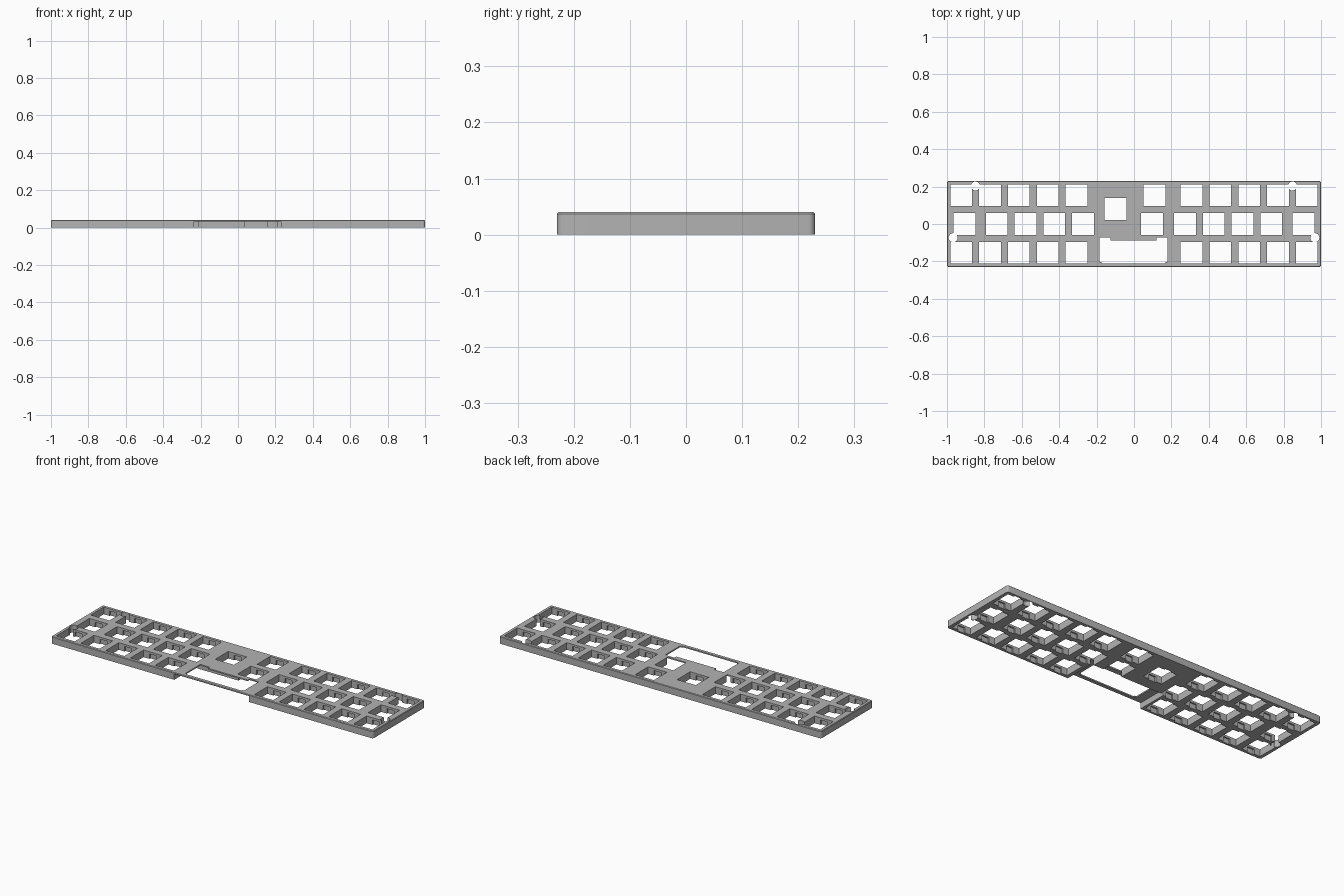
import bpy, bmesh, math
from mathutils import Matrix, Vector

if "Cube" in bpy.data.objects:
    bpy.data.objects.remove(bpy.data.objects["Cube"])

W, D, H = 2.0, 0.46, 0.04      # overall plate size
U = 0.1535                     # key pitch
HOLE = 0.116                   # switch opening

grey = bpy.data.materials.new("plate grey")
grey.diffuse_color = (0.45, 0.45, 0.45, 1)
grey.use_nodes = True
grey.node_tree.nodes["Principled BSDF"].inputs["Base Color"].default_value = grey.diffuse_color


def box(bm, x0, x1, y0, y1, z0=-0.02, z1=0.06):
    m = Matrix.Translation(((x0 + x1) / 2, (y0 + y1) / 2, (z0 + z1) / 2)) \
        @ Matrix.Diagonal((x1 - x0, y1 - y0, z1 - z0, 1))
    return bmesh.ops.create_cube(bm, size=1, matrix=m)["verts"]


def make(name, bm):
    bmesh.ops.recalc_face_normals(bm, faces=bm.faces)
    me = bpy.data.meshes.new(name)
    bm.to_mesh(me)
    bm.free()
    me.materials.append(grey)
    ob = bpy.data.objects.new(name, me)
    bpy.context.collection.objects.link(ob)
    return ob


# Plate slab: rounded vertical corners, fine chamfer round the top
bm = bmesh.new()
box(bm, -W / 2, W / 2, -D / 2, D / 2, 0, H)
upright = [e for e in bm.edges if abs(e.verts[0].co.z - e.verts[1].co.z) > 0.01]
bmesh.ops.bevel(bm, geom=upright, offset=0.012, segments=5, profile=0.5, affect='EDGES')
rim = [e for e in bm.edges if all(v.co.z > H - 0.001 for v in e.verts)]
bmesh.ops.bevel(bm, geom=rim, offset=0.003, segments=1, affect='EDGES')
plate = make("switch_plate", bm)

# Switch positions: straight outer rows, staggered middle row, two centre keys
keys = [(0.11, U), (0.096, 0.0), (-0.099, 0.08)]
for s in (-1, 1):
    for i in range(5):
        keys += [(s * (2 + i) * U * 1.003, U), (s * (2 + i) * U * 1.003, -U)]
    keys += [(s * (0.273 + i * U), 0.0) for i in range(4)]
    keys.append((s * 0.906, 0.0))

# Switch openings
bm = bmesh.new()
h = HOLE / 2
for x, y in keys:
    box(bm, x - h, x + h, y - h, y + h)
cutters = [make("switch_openings", bm)]

# Clip notches under the front and back lip of every opening
bm = bmesh.new()
for x, y in keys:
    box(bm, x - 0.0215, x + 0.0215, y - h - 0.008, y + h + 0.008, -0.02, 0.028)
cutters.append(make("clip_notches", bm))

# Screw holes
bm = bmesh.new()
for x, y in ((0.848, 0.203), (0.967, -0.073)):
    for s in (-1, 1):
        bmesh.ops.create_cone(bm, cap_ends=True, segments=32, radius1=0.024, radius2=0.024,
                              depth=0.1, matrix=Matrix.Translation((s * x, y, 0.02)))
cutters.append(make("screw_holes", bm))

# Long key slot with stabiliser ears at the back corners
outline = [(-0.184, -0.203), (-0.174, -0.203), (-0.174, -0.210), (0.169, -0.210),
           (0.169, -0.203), (0.179, -0.203), (0.179, -0.071), (0.121, -0.071),
           (0.121, -0.087), (-0.126, -0.087), (-0.126, -0.071), (-0.184, -0.071)]
bm = bmesh.new()
face = bm.faces.new([bm.verts.new((x, y, -0.02)) for x, y in outline])
ext = bmesh.ops.extrude_face_region(bm, geom=[face])["geom"]
bmesh.ops.translate(bm, vec=Vector((0, 0, 0.08)),
                    verts=[g for g in ext if isinstance(g, bmesh.types.BMVert)])
cutters.append(make("long_key_slot", bm))

# Underside recess around the long key, open to the front
bm = bmesh.new()
box(bm, -0.235, 0.23, -0.3, -0.05, -0.02, 0.033)
cutters.append(make("underside_recess", bm))

# Cut everything, then drop the cutters
for c in cutters:
    mod = plate.modifiers.new(c.name, 'BOOLEAN')
    mod.operation = 'DIFFERENCE'
    mod.solver = 'EXACT'
    mod.object = c
    c.hide_render = True
dg = bpy.context.evaluated_depsgraph_get()
result = bpy.data.meshes.new_from_object(plate.evaluated_get(dg))
plate.modifiers.clear()
plate.data = result
for c in cutters:
    bpy.data.objects.remove(c)

# Smooth only the rounded corners and screw holes
bpy.context.view_layer.objects.active = plate
plate.select_set(True)
bpy.ops.object.shade_smooth_by_angle(angle=math.radians(30))
